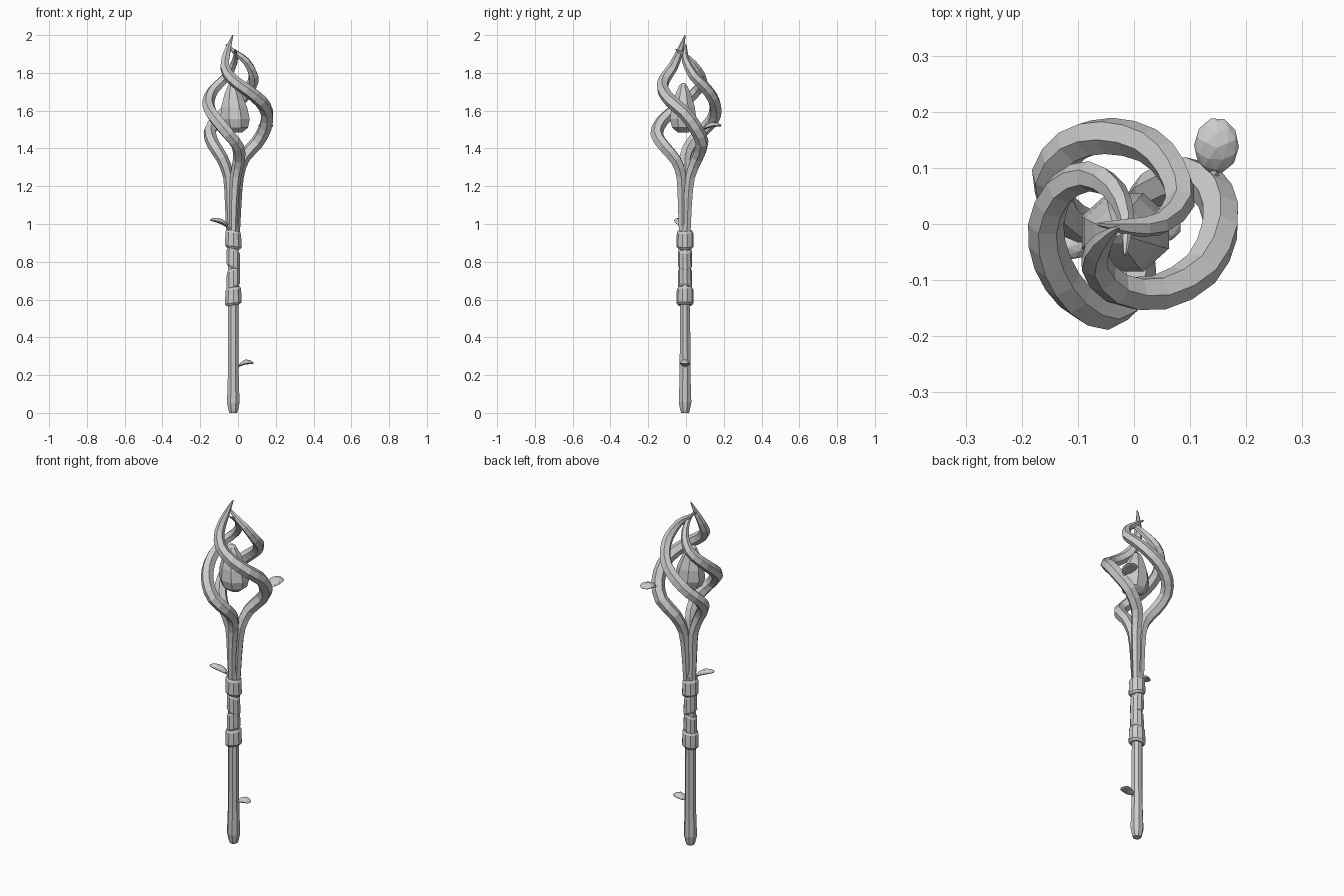
import bpy, bmesh, math
from mathutils import Vector, Matrix

CX, CY = -0.025, -0.005   # shaft axis


def make(name, bm):
    bmesh.ops.recalc_face_normals(bm, faces=bm.faces)
    me = bpy.data.meshes.new(name)
    bm.to_mesh(me)
    bm.free()
    ob = bpy.data.objects.new(name, me)
    bpy.context.collection.objects.link(ob)
    return ob


def skin(bm, rings):
    # bridge a list of equal vertex rings and cap both ends
    n = len(rings[0])
    vs = [[bm.verts.new(p) for p in r] for r in rings]
    for a, b in zip(vs, vs[1:]):
        for i in range(n):
            j = (i + 1) % n
            bm.faces.new((a[i], a[j], b[j], b[i]))
    bm.faces.new(vs[0][::-1])
    bm.faces.new(vs[-1])


def lathe(name, profile, sides, cx=CX, cy=CY, tilt=0.0, turn=0.0):
    # profile of (z, radius); tilt slants each ring, for wound bands
    bm = bmesh.new()
    rings = []
    for z, r in profile:
        ring = []
        for i in range(sides):
            a = math.tau * (i + 0.5) / sides
            ring.append((cx + r * math.cos(a), cy + r * math.sin(a),
                         z + tilt * math.cos(a - turn)))
        rings.append(ring)
    skin(bm, rings)
    return make(name, bm)


def smooth(pts):
    # Catmull-Rom: one extra point per span
    p = [Vector(q) for q in pts]
    out = []
    for i in range(len(p) - 1):
        a, b, c, d = p[max(i - 1, 0)], p[i], p[i + 1], p[min(i + 2, len(p) - 1)]
        out += [b, (b + c) * 0.5625 - (a + d) * 0.0625]
    return out + [p[-1]]


def tube(name, pts, sides=6):
    pts = smooth(pts)          # 4D points: x, y, z, radius
    pos = [q.to_3d() for q in pts]
    bm = bmesh.new()
    rings = []
    side = Vector((1, 0, 0))
    for i, q in enumerate(pts):
        t = (pos[min(i + 1, len(pos) - 1)] - pos[max(i - 1, 0)]).normalized()
        side = (side - t * side.dot(t)).normalized()
        up = t.cross(side)
        rings.append([pos[i] + (side * math.cos(math.tau * k / sides)
                      + up * math.sin(math.tau * k / sides)) * q[3] for k in range(sides)])
    skin(bm, rings)
    return make(name, bm)


# shaft with slightly flared foot
lathe("shaft", [(0, 0.022), (0.012, 0.027), (0.055, 0.036), (0.2, 0.031), (0.57, 0.029),
                (0.9, 0.03), (1.0, 0.028)], 8)

# grip: two collars and slanted winding bands
for name, z0, z1, r, tilt in [("grip_lower_collar", 0.57, 0.665, 0.046, 0.006),
                              ("grip_lower_wrap", 0.66, 0.765, 0.038, 0.016),
                              ("grip_upper_wrap", 0.765, 0.87, 0.038, -0.016),
                              ("grip_upper_collar", 0.87, 0.965, 0.046, -0.006)]:
    lathe(name, [(z0, r * 0.8), (z0 + 0.012, r), (z1 - 0.012, r * 0.95), (z1, r * 0.8)],
          10, tilt=tilt)

# three twisting branches that form the cage
tube("branch_tall", [
    (-0.012, 0.005, 0.9, 0.02), (-0.006, 0.01, 1.1, 0.024), (0.002, 0.022, 1.25, 0.029),
    (0.03, 0.06, 1.35, 0.034), (0.10, 0.085, 1.43, 0.036), (0.145, 0.05, 1.51, 0.036),
    (0.153, -0.01, 1.59, 0.036), (0.12, -0.08, 1.65, 0.035), (0.045, -0.122, 1.71, 0.033),
    (-0.03, -0.115, 1.765, 0.031), (-0.07, -0.07, 1.83, 0.027), (-0.055, -0.03, 1.92, 0.018),
    (-0.027, -0.005, 2.0, 0.003)])
tube("branch_back", [
    (-0.04, 0.002, 0.9, 0.02), (-0.045, 0.0, 1.1, 0.024), (-0.05, 0.0, 1.25, 0.029),
    (-0.085, -0.005, 1.35, 0.032), (-0.13, 0.025, 1.42, 0.034), (-0.15, 0.085, 1.49, 0.034),
    (-0.11, 0.14, 1.55, 0.034), (-0.045, 0.157, 1.61, 0.034), (0.025, 0.14, 1.67, 0.032),
    (0.068, 0.095, 1.73, 0.03), (0.082, 0.04, 1.785, 0.027), (0.045, 0.0, 1.86, 0.021),
    (-0.01, -0.005, 1.905, 0.015), (-0.065, 0.0, 1.95, 0.003)])
tube("branch_front", [
    (-0.025, -0.018, 0.9, 0.02), (-0.022, -0.022, 1.1, 0.024), (-0.012, -0.025, 1.25, 0.029),
    (0.005, -0.055, 1.34, 0.032), (0.0, -0.115, 1.41, 0.034), (-0.05, -0.155, 1.475, 0.034),
    (-0.105, -0.13, 1.54, 0.034), (-0.145, -0.07, 1.595, 0.034), (-0.157, 0.0, 1.65, 0.032),
    (-0.13, 0.062, 1.71, 0.03), (-0.08, 0.085, 1.76, 0.027), (-0.035, 0.06, 1.82, 0.022),
    (-0.014, 0.01, 1.88, 0.015), (-0.016, -0.055, 1.925, 0.003)])

# faceted gem held in the cage
gem = lathe("gem", [(1.485, 0.035), (1.51, 0.07), (1.555, 0.084), (1.62, 0.074),
                    (1.69, 0.048), (1.735, 0.024), (1.747, 0.008)], 8, -0.015, -0.015)
for v in gem.data.vertices:
    v.co.y = -0.015 + (v.co.y + 0.015) * 0.9
    v.co.x -= (v.co.z - 1.55) * 0.08


# leaves: domed flattened ovals on short stems
def leaf(name, root, tip, width):
    root, tip = Vector(root), Vector(tip)
    d = tip - root
    length = d.length
    x = d.normalized()
    y = Vector((0, 0, 1)).cross(x).normalized()
    z = x.cross(y)
    bm = bmesh.new()
    bmesh.ops.create_icosphere(bm, subdivisions=2, radius=1)
    for v in bm.verts:
        u = (v.co.x + 1) / 2
        w = v.co.y * width / 2
        h = v.co.z * 0.013 + 0.014 * math.sin(math.pi * u) - 0.006 * v.co.y ** 2
        v.co = root + x * (u * length) + y * w + z * h
    make(name, bm)


leaf("leaf_low", (0.004, -0.005, 0.25), (0.085, -0.005, 0.262), 0.058)
leaf("leaf_middle", (-0.05, -0.02, 0.985), (-0.15, -0.052, 1.022), 0.05)
leaf("leaf_high", (0.145, 0.09, 1.505), (0.149, 0.19, 1.52), 0.08)
tube("stem_low", [(-0.015, -0.005, 0.24, 0.008), (0.002, -0.005, 0.248, 0.007),
                  (0.02, -0.005, 0.258, 0.005)], 5)
tube("stem_middle", [(-0.03, -0.01, 0.965, 0.01), (-0.055, -0.022, 0.988, 0.009),
                     (-0.08, -0.03, 1.0, 0.006)], 5)
tube("stem_high", [(0.135, 0.055, 1.495, 0.01), (0.142, 0.085, 1.503, 0.009),
                   (0.146, 0.11, 1.51, 0.006)], 5)
